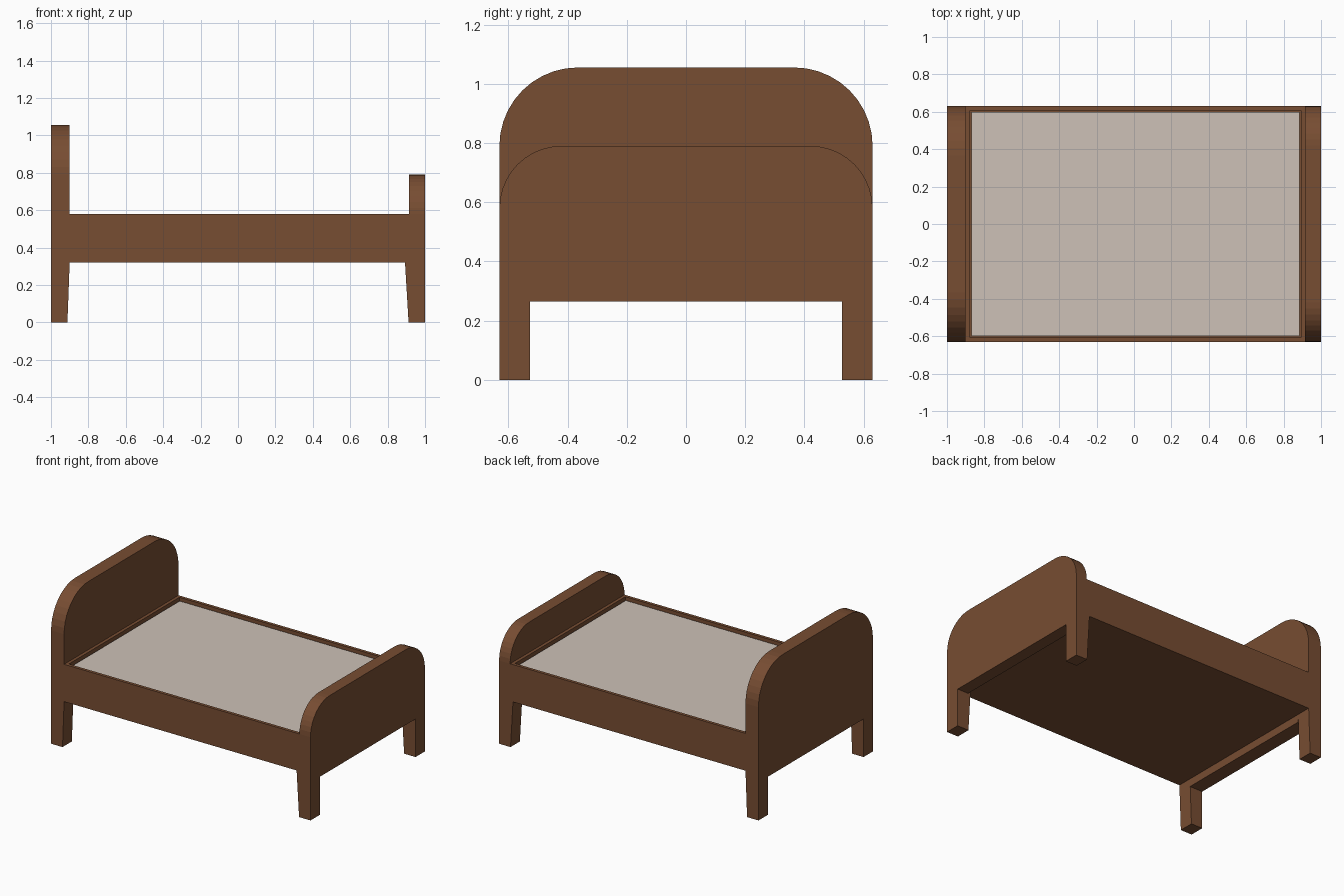
import bpy, bmesh, math

if "Cube" in bpy.data.objects:
    bpy.data.objects.remove(bpy.data.objects["Cube"])


def material(name, rgb):
    m = bpy.data.materials.new(name)
    m.diffuse_color = (*rgb, 1)
    m.use_nodes = True
    m.node_tree.nodes["Principled BSDF"].inputs["Base Color"].default_value = m.diffuse_color
    return m


WOOD = material("brown_wood", (0.185, 0.074, 0.032))
CLOTH = material("pale_cloth", (0.61, 0.535, 0.475))

HALF_W = 0.63      # half width of the bed
LEG_IN = 0.527     # inner side of the legs
RAIL_LOW, RAIL_TOP = 0.32, 0.58
HEAD_IN, FOOT_IN = -0.90, 0.915


def finish(bm, name, mat):
    bmesh.ops.recalc_face_normals(bm, faces=bm.faces)
    me = bpy.data.meshes.new(name)
    bm.to_mesh(me)
    bm.free()
    me.materials.append(mat)
    ob = bpy.data.objects.new(name, me)
    bpy.context.collection.objects.link(ob)
    return ob


def box(x0, x1, y0, y1, z0, z1):
    bm = bmesh.new()
    bmesh.ops.create_cube(bm, size=1)
    for v in bm.verts:
        v.co = (x1 if v.co.x > 0 else x0,
                y1 if v.co.y > 0 else y0,
                z1 if v.co.z > 0 else z0)
    return bm


def end_board(name, x0, x1, top, radius, steps=10):
    # Rounded-top outline in the y-z plane, extruded along x
    pts = [(-HALF_W, RAIL_LOW), (-LEG_IN, RAIL_LOW), (-LEG_IN, 0.265),
           (LEG_IN, 0.265), (LEG_IN, RAIL_LOW), (HALF_W, RAIL_LOW)]
    for side in (0, 1):
        for i in range(steps + 1):
            a = math.pi / 2 * (side + i / steps)
            cy = (HALF_W - radius) * (1 - 2 * side)
            pts.append((cy + radius * math.cos(a),
                        top - radius + radius * math.sin(a)))
    bm = bmesh.new()
    face = bm.faces.new([bm.verts.new((x0, y, z)) for y, z in pts])
    ext = bmesh.ops.extrude_face_region(bm, geom=[face])
    for v in ext["geom"]:
        if isinstance(v, bmesh.types.BMVert):
            v.co.x = x1
    return finish(bm, name, WOOD)


# Headboard and footboard
end_board("headboard", -1.0, HEAD_IN, 1.055, 0.265)
end_board("footboard", FOOT_IN, 1.0, 0.79, 0.21)

# Frame: solid box with a shallow tray sunk into its top
bm = box(HEAD_IN, FOOT_IN, -HALF_W, HALF_W, RAIL_LOW, RAIL_TOP)
top = max(bm.faces, key=lambda f: f.calc_center_median().z)
bmesh.ops.inset_region(bm, faces=[top], thickness=0.031)
tray = bmesh.ops.extrude_face_region(bm, geom=[top])
for v in tray["geom"]:
    if isinstance(v, bmesh.types.BMVert):
        v.co.z -= 0.1
if top.is_valid:
    bm.faces.remove(top)
finish(bm, "bed_frame", WOOD)

# Mattress resting in the tray
finish(box(HEAD_IN + 0.031, FOOT_IN - 0.031, -HALF_W + 0.031, HALF_W - 0.031,
           RAIL_TOP - 0.1, RAIL_TOP - 0.02), "mattress", CLOTH)

# Legs, tapering on the inner side along x
for end, sx, thick in (("head", -1, 0.10), ("foot", 1, 0.107)):
    for side, sy in (("front", -1), ("back", 1)):
        ya, yb = sorted((sy * LEG_IN, sy * HALF_W))
        xa, xb = sorted((sx * (1 - thick), sx))
        bm = box(xa, xb, ya, yb, 0, RAIL_LOW)
        for v in bm.verts:
            if v.co.z < 0.01 and abs(v.co.x) < 0.95:
                v.co.x = sx * 0.912
        finish(bm, f"{end}_{side}_leg", WOOD)
